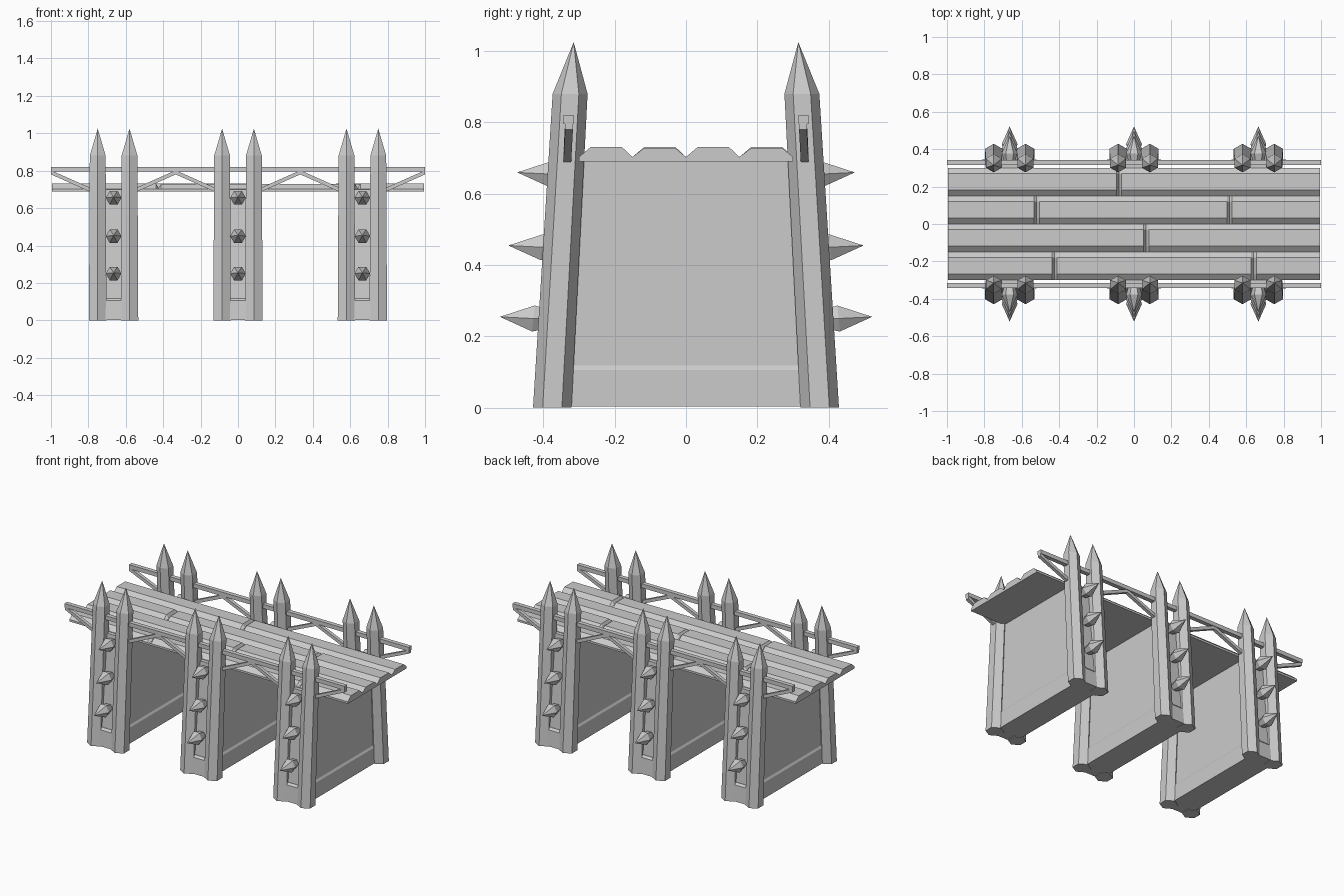
import bpy, bmesh, math
from mathutils import Vector

cube = bpy.data.objects.get("Cube")
if cube:
    bpy.data.objects.remove(cube, do_unlink=True)

grey = bpy.data.materials.new("weathered_grey")
grey.use_nodes = True
COLOR = (0.6, 0.6, 0.6, 1)
grey.diffuse_color = COLOR
grey.node_tree.nodes["Principled BSDF"].inputs["Base Color"].default_value = COLOR


def loft(name, rings, tip=None):
    """Skin a list of matching rings; close with caps or a pointed tip."""
    bm = bmesh.new()
    loops = [[bm.verts.new(p) for p in ring] for ring in rings]
    n = len(loops[0])
    for a, b in zip(loops, loops[1:]):
        for i in range(n):
            j = (i + 1) % n
            bm.faces.new((a[i], a[j], b[j], b[i]))
    bm.faces.new(loops[0][::-1])
    if tip is None:
        bm.faces.new(loops[-1])
    else:
        t = bm.verts.new(tip)
        for i in range(n):
            bm.faces.new((loops[-1][i], loops[-1][(i + 1) % n], t))
    bmesh.ops.recalc_face_normals(bm, faces=bm.faces)
    mesh = bpy.data.meshes.new(name)
    bm.to_mesh(mesh)
    bm.free()
    mesh.materials.append(grey)
    obj = bpy.data.objects.new(name, mesh)
    bpy.context.collection.objects.link(obj)
    return obj


def hexagon(center, u, v, r):
    c, u, v = Vector(center), Vector(u), Vector(v)
    return [c + r * (math.cos(k * math.pi / 3) * u + math.sin(k * math.pi / 3) * v)
            for k in range(6)]


def rect(x, y, z):
    return [(-x[0], -y, z), (x[0], -y, z), (x[0], y, z), (-x[0], y, z)]


def post(x, side):
    # Leaning six-sided stake with a sharpened top
    rings = [hexagon((x, side * y, z), (0, 1, 0), (1, 0, 0), r)
             for y, z, r in ((0.375, 0, 0.054), (0.325, 0.88, 0.049))]
    loft("stake_post", rings, (x, side * 0.315, 1.025))


def spike(x, side, z):
    # Faceted spike seated in the gap between two stakes
    y = 0.428 - 0.06 * (z - 0.25) / 0.4 * 0.8
    out = Vector((0, side, 0.05))
    up = Vector((0, -side * 0.1, 1))
    mid = Vector((x, side * y, z))
    rings = [hexagon(mid - out * 0.075, (1, 0, 0), up, 0.022),
             hexagon(mid, (1, 0, 0), up, 0.042)]
    loft("wall_spike", rings, mid + out * 0.094)


def beam(name, a, b, w, h):
    # Rectangular bar with ends cut vertically
    rings = []
    for p in (a, b):
        rings.append([Vector(p) + Vector((0, sy * w, sz * h))
                      for sy, sz in ((-1, -1), (1, -1), (1, 1), (-1, 1))])
    loft(name, rings)


# Three piers: wall, footing, four stakes and six spikes
for px in (-0.665, 0, 0.665):
    wall = loft("pier_wall", [rect((0.077,), 0.385, 0.1), rect((0.077,), 0.325, 0.70)])
    foot = loft("pier_footing", [rect((0.085,), 0.405, 0.003), rect((0.085,), 0.397, 0.105),
                                 rect((0.077,), 0.385, 0.118)])
    wall.location.x = foot.location.x = px
    for side in (-1, 1):
        for dx in (-0.085, 0.085):
            post(px + dx, side)
        for z in (0.25, 0.45, 0.655):
            spike(px, side, z)

# Deck planks with crowned tops and tapered butt ends
rows = [(0.225, [-0.08]), (0.075, [-0.52, 0.51]),
        (-0.075, [0.065]), (-0.225, [-0.425, 0.64])]


def plank_ring(x, y, crown):
    profile = [(-0.075, 0.69), (0.075, 0.69), (0.075, 0.703),
               (0.045, crown), (-0.042, crown), (-0.075, 0.703)]
    return [(x, y + dy, z) for dy, z in profile]


for y, joints in rows:
    stops = [-0.995] + joints + [0.995]
    for i, (a, b) in enumerate(zip(stops, stops[1:])):
        top = 0.731 - 0.003 * (i % 2)
        xs = [(a, top)]
        if i:
            xs = [(a, 0.708), (a + 0.014, top)]
        if i < len(joints):
            xs += [(b - 0.014, top), (b, 0.708)]
        else:
            xs.append((b, top))
        loft("deck_plank", [plank_ring(x, y, z) for x, z in xs])

# Railings on both sides: top bar with zigzag braces into the stakes
for side in (-1, 1):
    beam("top_rail", (-1, side * 0.329, 0.808), (1, side * 0.329, 0.808), 0.014, 0.013)
    for peak in (-1, -0.333, 0.333, 1):
        for d in (-1, 1):
            foot_x = peak + d * 0.25
            if abs(foot_x) < 1:
                beam("rail_brace", (peak, side * 0.328, 0.791),
                     (foot_x, side * 0.334, 0.680), 0.011, 0.011)
